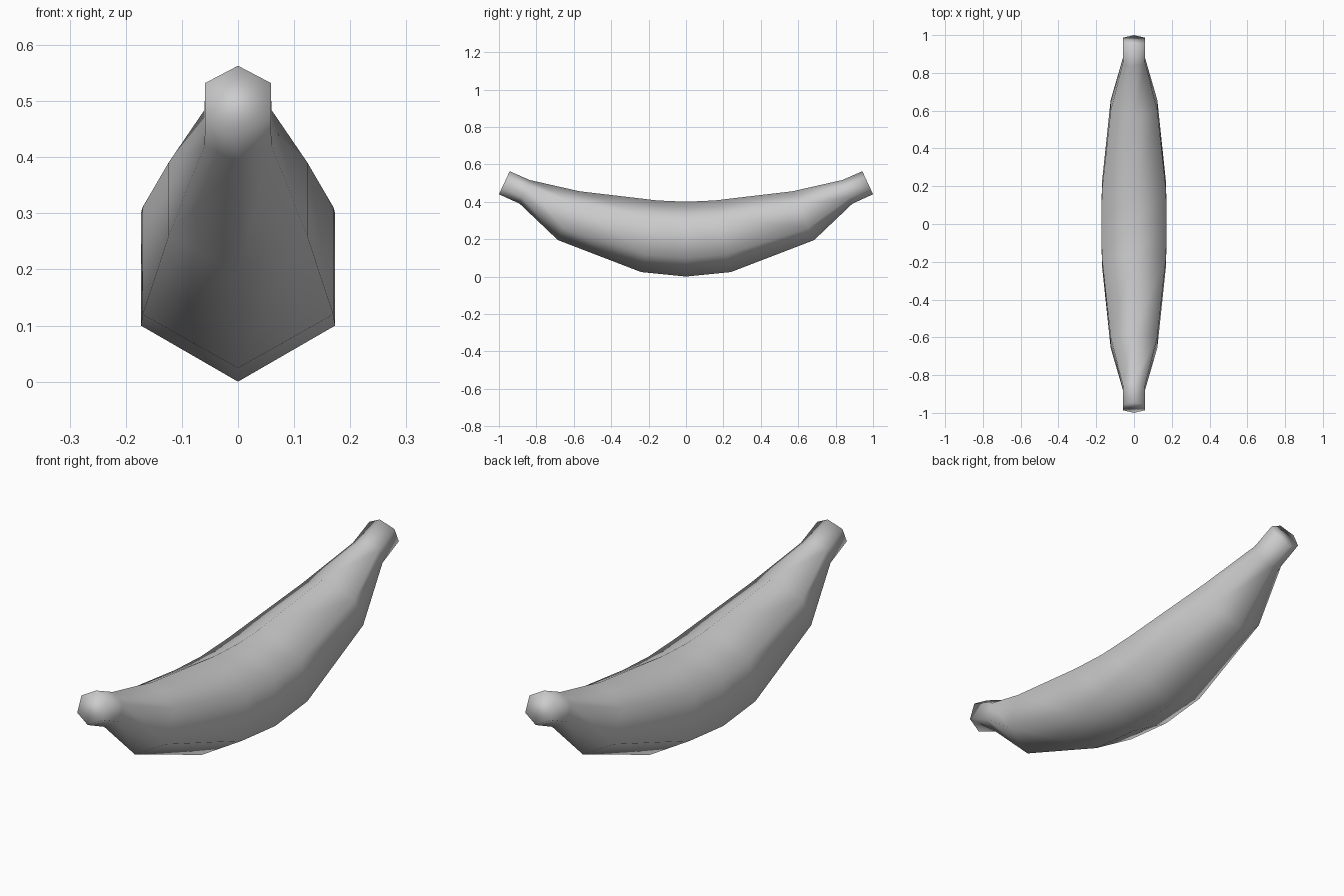
import bpy
import bmesh
from math import sin, cos, pi
from mathutils import Vector

cube = bpy.data.objects.get("Cube")
if cube:
    bpy.data.objects.remove(cube, do_unlink=True)

SIDES = 6

# Plain grey skin
skin = bpy.data.materials.new("grey skin")
skin.use_nodes = True
grey = (0.6, 0.6, 0.6, 1)
skin.diffuse_color = grey
skin.node_tree.nodes["Principled BSDF"].inputs["Base Color"].default_value = grey

# Half of the curved profile, middle to tip: top (y, z) and bottom (y, z) of each ring
half = [
    ((0, 0.4), (0, 0)),
    ((0.155, 0.407), (0.24, 0.024)),
    ((0.57, 0.456), (0.685, 0.195)),
    ((0.835, 0.516), (0.89, 0.39)),
    ((0.943, 0.563), (1.0, 0.44)),
]
mirrored = [tuple((-y, z) for y, z in ring) for ring in reversed(half[1:])]
profile = mirrored + half


def add_ring(bm, top, bottom):
    """Hexagonal ring with one corner at the top and one at the bottom."""
    top, bottom = Vector((0, *top)), Vector((0, *bottom))
    centre, up = (top + bottom) / 2, (top - bottom) / 2
    side = Vector((up.length, 0, 0))
    angles = [2 * pi * i / SIDES for i in range(SIDES)]
    return [bm.verts.new(centre + up * cos(a) + side * sin(a)) for a in angles]


# Fruit body: rings bridged along the curve, closed at both tips
bm = bmesh.new()
rings = [add_ring(bm, top, bottom) for top, bottom in profile]
for a, b in zip(rings, rings[1:]):
    for i in range(SIDES):
        j = (i + 1) % SIDES
        bm.faces.new((a[i], a[j], b[j], b[i]))
bm.faces.new(rings[0])
bm.faces.new(rings[-1])
bmesh.ops.recalc_face_normals(bm, faces=bm.faces)
for face in bm.faces:
    face.smooth = True

mesh = bpy.data.meshes.new("banana")
bm.to_mesh(mesh)
bm.free()
mesh.materials.append(skin)
banana = bpy.data.objects.new("banana", mesh)
bpy.context.collection.objects.link(banana)
